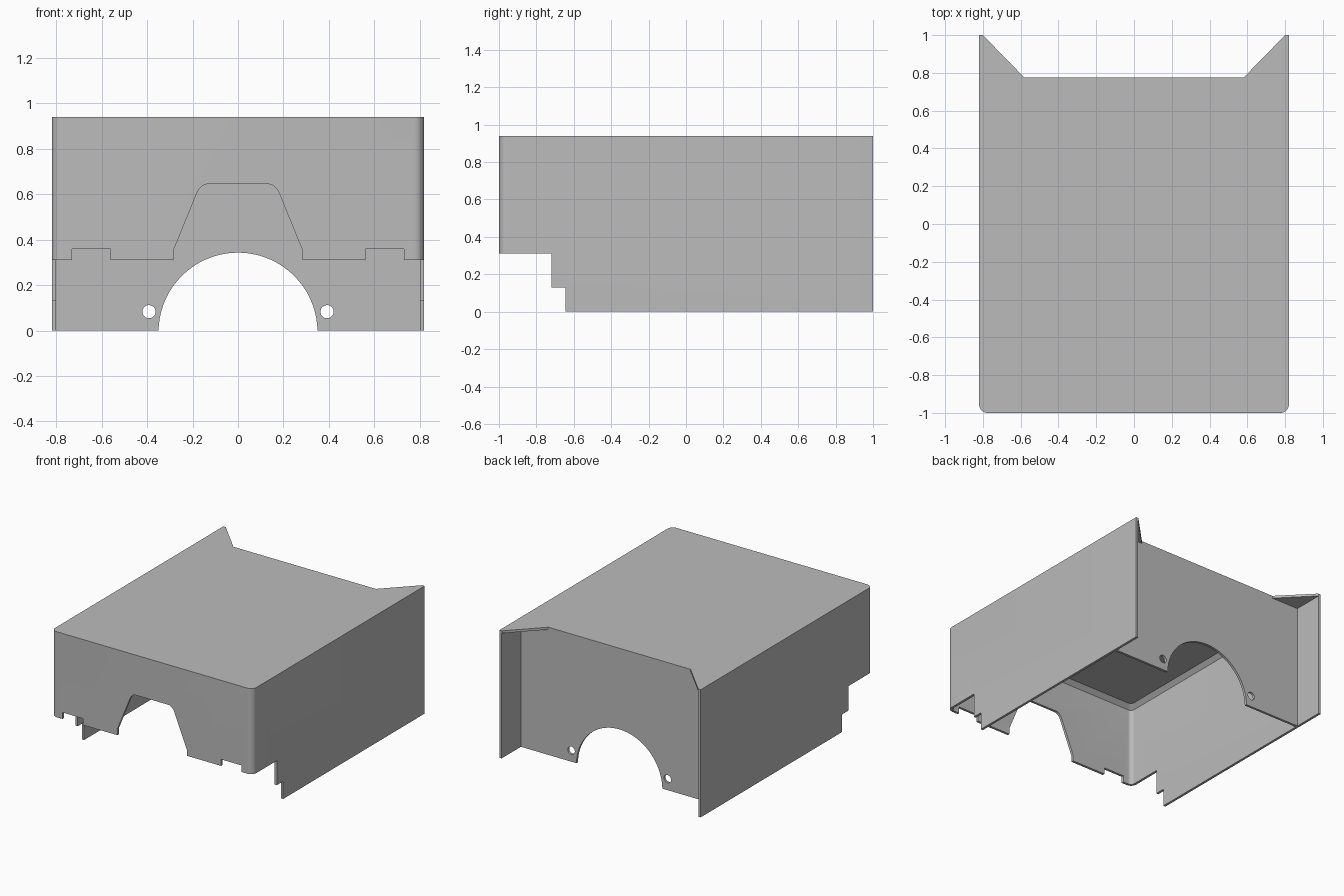
import bpy, bmesh, math

if "Cube" in bpy.data.objects:
    bpy.data.objects.remove(bpy.data.objects["Cube"])

W, T, TOP = 0.82, 0.018, 0.94      # half width, sheet thickness, height
BACK = 0.775                       # outer face of the back panel

grey = bpy.data.materials.new("sheet_grey")
grey.diffuse_color = (0.5, 0.5, 0.5, 1)
grey.use_nodes = True
grey.node_tree.nodes["Principled BSDF"].inputs["Base Color"].default_value = grey.diffuse_color


def loft(name, rings):
    """Closed solid through matching rings of 3D points."""
    bm = bmesh.new()
    loops = [[bm.verts.new(p) for p in r] for r in rings]
    n = len(loops[0])
    for a, b in zip(loops, loops[1:]):
        for i in range(n):
            j = (i + 1) % n
            bm.faces.new((a[i], a[j], b[j], b[i]))
    bm.faces.new(loops[0][::-1])
    bm.faces.new(loops[-1])
    bmesh.ops.recalc_face_normals(bm, faces=bm.faces)
    me = bpy.data.meshes.new(name)
    bm.to_mesh(me)
    bm.free()
    ob = bpy.data.objects.new(name, me)
    bpy.context.collection.objects.link(ob)
    return ob


def plan(name, pts, lo, hi):
    return loft(name, [[(x, y, z) for x, y in pts] for z in (lo, hi)])


def elevation(name, pts, lo, hi):
    return loft(name, [[(x, y, z) for x, z in pts] for y in (lo, hi)])


def rect(x0, x1, y0, y1):
    return [(x0, y0), (x1, y0), (x1, y1), (x0, y1)]


def circle(cx, cz, r, n):
    return [(cx + r * math.cos(2 * math.pi * i / n),
             cz + r * math.sin(2 * math.pi * i / n)) for i in range(n)]


def rounded_front(w, front, back, r, n=8):
    """Plan outline with the two front corners rounded."""
    right = [(w - r + r * math.sin(a), front + r - r * math.cos(a))
             for a in (math.pi / 2 * i / n for i in range(n + 1))]
    right.append((w, back))
    return right + [(-x, y) for x, y in reversed(right)]


def cut(ob, cutter):
    cutter.hide_render = True
    m = ob.modifiers.new("cut", 'BOOLEAN')
    m.operation, m.solver, m.object = 'DIFFERENCE', 'EXACT', cutter
    bpy.context.view_layer.update()
    dg = bpy.context.evaluated_depsgraph_get()
    me = bpy.data.meshes.new_from_object(ob.evaluated_get(dg))
    ob.modifiers.clear()
    ob.data = me
    bpy.data.objects.remove(cutter)


# Outer block of the folded sheet housing
housing = plan("housing", rounded_front(W, -1, 1, 0.045), 0, TOP)

# Hollow interior with a small bend along the top
inner = rounded_front(W - T, -1 + T, BACK - T, 0.03)
top_in = [(x * 0.965, y * 0.968) for x, y in inner]
cut(housing, loft("cavity", [[(x, y, -0.1) for x, y in inner],
                             [(x, y, TOP - T - 0.03) for x, y in inner],
                             [(x, y, TOP - T) for x, y in top_in]]))

# Rear recess between the side walls, leaving triangular gussets on top
cut(housing, plan("rear_recess", rect(-W + T, W - T, BACK, 1.1), -0.1, TOP - T))
cut(housing, plan("gusset_cut", [(-0.58, BACK), (0.58, BACK), (0.80, 1.0),
                                 (0.80, 1.1), (-0.80, 1.1), (-0.80, 1.0)],
                  0.85, 1.1))

# Raised front edge and stepped side walls
cut(housing, plan("front_edge", rect(-1, 1, -1.1, -0.72), -0.1, 0.31))
cut(housing, plan("side_step", rect(-1, 1, -1.1, -0.645), -0.1, 0.13))

# Two small front notches
for s in (-1, 1):
    a, b = sorted((s * 0.562, s * 0.73))
    cut(housing, elevation("front_notch", rect(a, b, -0.1, 0.358), -1.1, -0.9))

# Central front opening with sloped sides and rounded shoulders
half = [(0.283, -0.1), (0.283, 0.355)]
p0, p1, p2 = (0.183, 0.60), (0.165, 0.645), (0.13, 0.645)
for i in range(9):
    t = i / 8
    half.append(tuple((1 - t) ** 2 * a + 2 * t * (1 - t) * b + t * t * c
                      for a, b, c in zip(p0, p1, p2)))
opening = half + [(-x, z) for x, z in reversed(half)]
cut(housing, elevation("front_opening", opening, -1.1, -0.9))

# Back panel arch and its two bolt holes
cut(housing, elevation("back_arch", circle(0, -0.007, 0.35, 72), 0.7, 0.9))
for s in (-1, 1):
    cut(housing, elevation("bolt_hole", circle(s * 0.392, 0.083, 0.029, 24), 0.7, 0.9))

# Finish
housing.data.materials.clear()
housing.data.materials.append(grey)
for p in housing.data.polygons:
    p.material_index = 0
bpy.context.view_layer.objects.active = housing
housing.select_set(True)
bpy.ops.object.shade_smooth_by_angle(angle=math.radians(30))
